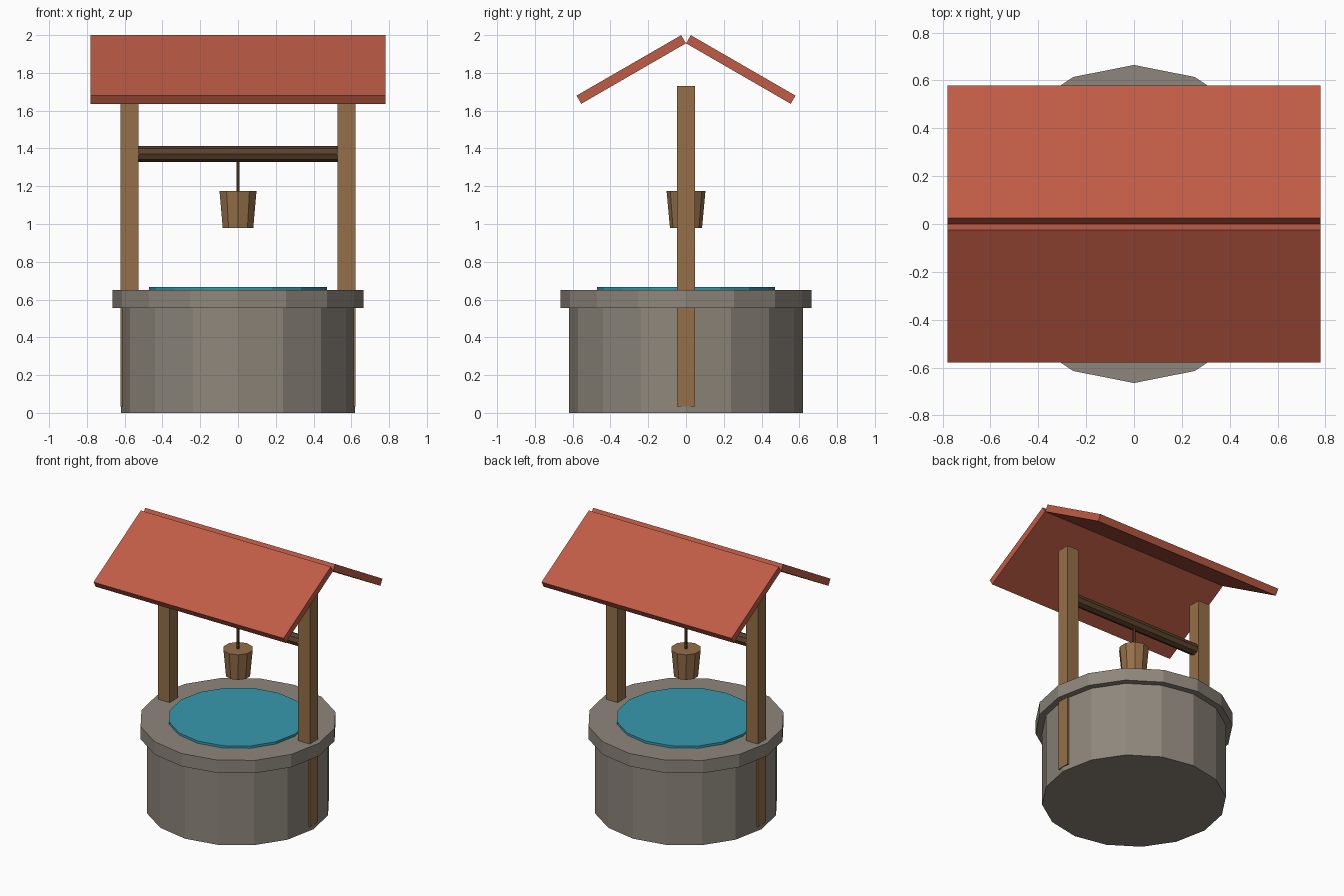
import bpy, bmesh, math
from mathutils import Matrix

if "Cube" in bpy.data.objects:
    bpy.data.objects.remove(bpy.data.objects["Cube"])


def material(name, rgb):
    m = bpy.data.materials.new(name)
    m.diffuse_color = (*rgb, 1)
    m.use_nodes = True
    m.node_tree.nodes["Principled BSDF"].inputs["Base Color"].default_value = m.diffuse_color
    return m


stone = material("stone", (0.27, 0.24, 0.20))
wood = material("wood", (0.30, 0.16, 0.065))
dark_wood = material("dark_wood", (0.10, 0.055, 0.025))
tile = material("roof_red", (0.53, 0.107, 0.061))
blue = material("water_blue", (0.04, 0.32, 0.42))


def finish(name, bm, mat):
    me = bpy.data.meshes.new(name)
    bm.to_mesh(me)
    bm.free()
    me.materials.append(mat)
    ob = bpy.data.objects.new(name, me)
    bpy.context.collection.objects.link(ob)
    return ob


def cylinder(name, sides, r_low, r_top, z0, z1, mat):
    # vertical prism or taper with its first corner on the y axis
    bm = bmesh.new()
    bmesh.ops.create_cone(bm, cap_ends=True, segments=sides, radius1=r_low,
                          radius2=r_top, depth=z1 - z0,
                          matrix=Matrix.Translation((0, 0, (z0 + z1) / 2)))
    return finish(name, bm, mat)


def box(name, size, centre, mat, tilt=0):
    bm = bmesh.new()
    bmesh.ops.create_cube(bm, size=1, matrix=Matrix.Translation(centre)
                          @ Matrix.Rotation(tilt, 4, 'X')
                          @ Matrix.Diagonal((*size, 1)))
    return finish(name, bm, mat)


# Stone wall, rim and water
cylinder("stone_wall", 16, 0.62, 0.62, 0, 0.56, stone)
cylinder("stone_rim", 16, 0.665, 0.665, 0.555, 0.65, stone)
cylinder("water", 16, 0.47, 0.47, 0.63, 0.667, blue)

# Posts sunk into the wall
for side, s in (("left", -1), ("right", 1)):
    box(side + "_post", (0.095, 0.095, 1.695), (s * 0.575, 0, 0.8825), wood)

# Winding axle between the posts
axle = cylinder("axle", 8, 0.042, 0.042, -0.575, 0.575, dark_wood)
axle.data.transform(Matrix.Translation((0, 0, 1.37))
                    @ Matrix.Rotation(math.pi / 2, 4, 'Y'))

# Rope and bucket
cylinder("rope", 6, 0.01, 0.01, 1.165, 1.37, dark_wood)
cylinder("bucket", 10, 0.085, 0.103, 0.98, 1.175, wood)

# Two sloping roof panels
for side, s in (("front", -1), ("back", 1)):
    box(side + "_roof_panel", (1.56, 0.64, 0.05), (0, s * 0.29, 1.818), tile,
        -s * math.radians(30))
